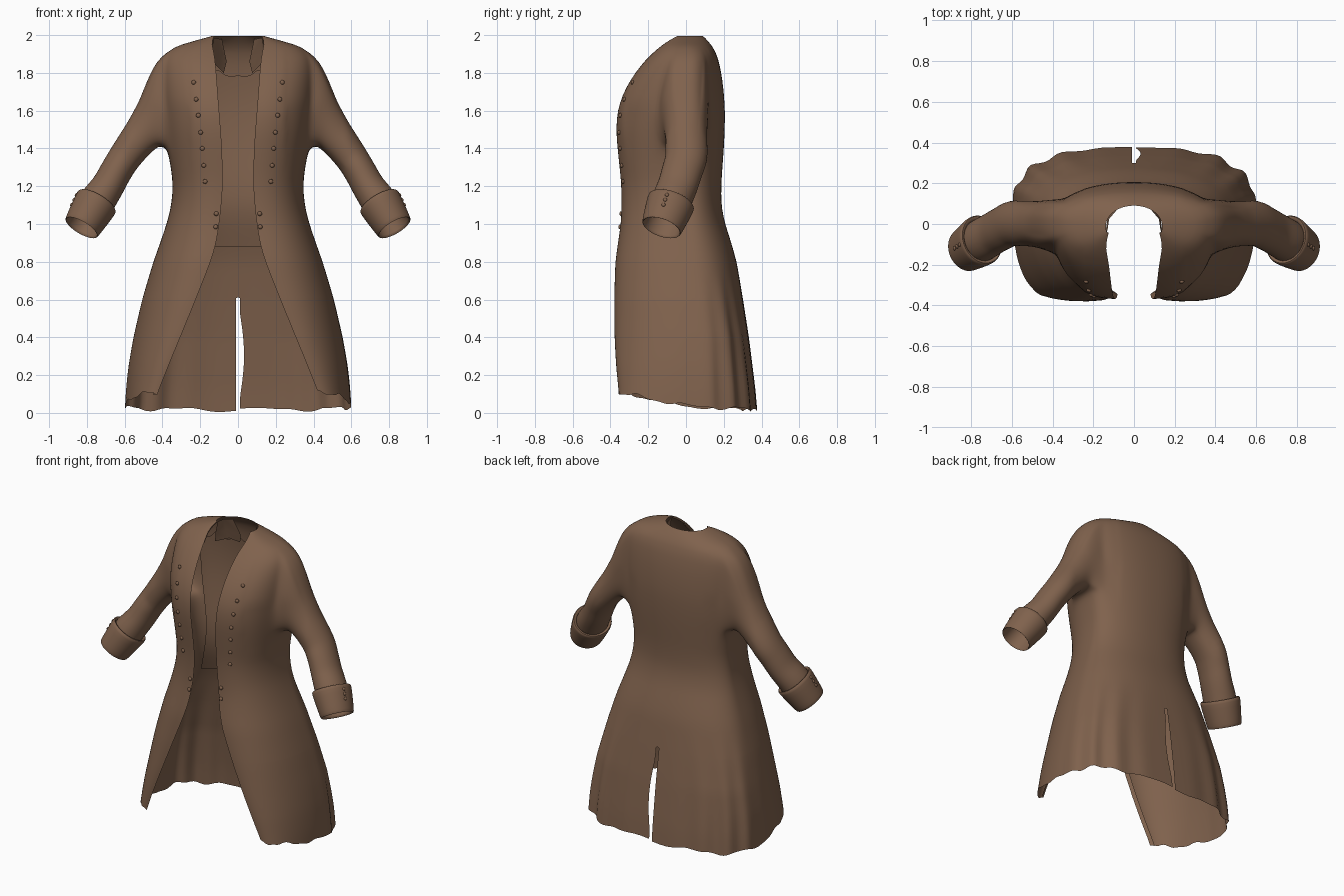
import bpy, bmesh, math
from mathutils import Vector

if "Cube" in bpy.data.objects:
    bpy.data.objects.remove(bpy.data.objects["Cube"])

cloth = bpy.data.materials.new("brown cloth")
cloth.diffuse_color = (0.215, 0.122, 0.074, 1)
cloth.use_nodes = True
cloth.node_tree.nodes["Principled BSDF"].inputs["Base Color"].default_value = cloth.diffuse_color
HALF_PI = math.pi / 2

# Coat sections: height, opening half-gap, half-width, front y, back y
SECTIONS = [
    (0.00, .460, .600, -.350, .378), (0.12, .420, .594, -.357, .368),
    (0.25, .368, .580, -.370, .352), (0.40, .306, .554, -.378, .333),
    (0.60, .224, .508, -.380, .302), (0.80, .145, .448, -.374, .268),
    (0.90, .115, .412, -.360, .240), (1.00, .100, .378, -.345, .207),
    (1.10, .088, .352, -.340, .186), (1.22, .080, .344, -.343, .187),
    (1.40, .085, .372, -.362, .200), (1.50, .092, .390, -.370, .205),
    (1.60, .100, .400, -.362, .206), (1.70, .108, .405, -.330, .200),
    (1.80, .115, .408, -.270, .187), (1.87, .122, .402, -.212, .171),
    (1.92, .130, .370, -.160, .152), (1.95, .138, .305, -.122, .132),
    (1.968, .138, .235, -.098, .118), (1.995, .125, .138, -.045, .090)]


def profile(z):
    z = min(max(z, 0), 1.995)
    for a, b in zip(SECTIONS, SECTIONS[1:]):
        if z <= b[0]:
            f = (z - a[0]) / (b[0] - a[0])
            return [p + (q - p) * f for p, q in zip(a[1:], b[1:])]


def smooth_profile(z):
    d = max(min(0.045 if z < 1.8 else 0.02, z, 1.995 - z), 0)
    a, b, c = profile(z - d), profile(z), profile(z + d)
    return [(p + 2 * q + r) / 4 for p, q, r in zip(a, b, c)]


def section(z, t):
    """Half section: t runs 0 front edge, 1 side, 2 centre back."""
    g, w, yf, yb = smooth_profile(z)
    skirt = min(max((1.0 - z) / 0.6, 0), 1)
    neck = min(max((z - 1.9) / 0.09, 0), 1)
    ym = 0.02 + 0.03 * skirt - 0.03 * neck
    if t <= 1:
        a, e = t * HALF_PI, 0.85 + 0.13 * skirt
        return g + (w - g) * math.sin(a) ** e, ym + (yf - ym) * max(math.cos(a), 0) ** e
    a, e = (t - 1) * HALF_PI, 0.92 - 0.18 * skirt + 0.08 * neck
    return w * max(math.cos(a), 0) ** e, ym + (yb - ym) * math.sin(a) ** e


def finish(name, bm, subdivide=0):
    bmesh.ops.remove_doubles(bm, verts=bm.verts, dist=0.0005)
    bmesh.ops.recalc_face_normals(bm, faces=bm.faces)
    me = bpy.data.meshes.new(name)
    bm.to_mesh(me)
    bm.free()
    ob = bpy.data.objects.new(name, me)
    bpy.context.collection.objects.link(ob)
    me.materials.append(cloth)
    bpy.ops.object.select_all(action='DESELECT')
    ob.select_set(True)
    bpy.context.view_layer.objects.active = ob
    bpy.ops.object.shade_smooth_by_angle(angle=math.radians(50))
    if subdivide:
        mod = ob.modifiers.new("round", 'SUBSURF')
        mod.levels = mod.render_levels = subdivide


def add_grid(bm, rows, closed=False, skip=lambda i, j: False):
    vs = [[bm.verts.new(p) for p in r] for r in rows]
    n = len(rows[0])
    for r, (a, b) in enumerate(zip(vs, vs[1:])):
        for i in range(n if closed else n - 1):
            j = (i + 1) % n
            if not skip(r, i):
                bm.faces.new((a[i], a[j], b[j], b[i]))


def coat_point(z, t, side):
    x, y = section(z, t)
    # Uneven hem, higher at the front
    if z < 0.4:
        hem = 0.11 - 0.21 * (y + 0.355) if y < 0 else 0.036 - 0.05 * y
        hem += 0.009 * math.sin(t * 13 + side * 2) + 0.004 * math.sin(t * 29 + side)
        z = max(hem, 0) + z * (0.4 - max(hem, 0)) / 0.4
        x, y = section(z, t)
    low = min(max((0.75 - z) / 0.6, 0), 1)
    # Soft pleats toward the back of the skirt
    if 0.9 < t < 1.95:
        wave = 0.010 * math.sin((t - 0.9) / 1.05 * math.pi) * low * math.sin(t * 24 + side)
        x += wave * 0.7
        y += wave
    # Centre vent, worn wider on one side
    if z < 0.61:
        gap = 0.010 + (0.022 * max(math.sin((z - 0.08) / 0.45 * math.pi), 0) if side > 0 and z > 0.08 else 0)
        x = max(x, gap)
    return Vector((side * x, y, z))


def ring_point(center, axis, r_out, r_y, angle):
    """Point on an ellipse round the arm: angle 0 is back, 90 degrees is the upper side."""
    axis = axis.normalized()
    u = (Vector((0, 1, 0)) - axis * axis.y).normalized()
    return center + u * (r_y * math.cos(angle)) - u.cross(axis) * (r_out * math.sin(angle))


def catmull(a, b, c, d, f):
    return [.5 * (2 * q + (r - p) * f + (2 * p - 5 * q + 4 * r - s) * f * f + (3 * q - p - 3 * r + s) * f ** 3)
            for p, q, r, s in zip(a, b, c, d)]


# Sleeve stations: x, y, z, radius in the frontal plane, radius along y
SLEEVE = [(.507, 0, 1.47, .103, .117), (.594, .002, 1.36, .088, .111), (.645, -.02, 1.28, .085, .108),
          (.69, -.045, 1.20, .087, .106), (.745, -.078, 1.12, .095, .106), (.79, -.106, 1.045, .094, .102)]
stations = []
for i in range(len(SLEEVE) - 1):
    four = [SLEEVE[min(max(i + k, 0), len(SLEEVE) - 1)] for k in (-1, 0, 1, 2)]
    stations += [catmull(*four, f / 4) for f in range(4)]
stations.append(SLEEVE[-1])

# Coat body with turned-in front edges, and sleeves grown from the armholes
levels = [i * 0.04 for i in range(15)] + [0.608, 0.612] + [0.64 + i * 0.04 for i in range(31)]
levels += [1.865, 1.885, 1.905, 1.92, 1.935, 1.95, 1.96, 1.97, 1.983, 1.995]
ts = [i / 28 for i in range(57)]
T0, T1 = 21, 38
Z0 = min(range(len(levels)), key=lambda i: abs(levels[i] - 1.40))
Z1 = levels.index(1.905)
bm = bmesh.new()
for side in (-1, 1):
    rows = []
    for z in levels:
        row = [coat_point(z, t, side) for t in ts]
        turned = row[0] + Vector((side * 0.022, 0.016, 0))
        if z > 1.9:
            turned = row[0] + Vector((side * 0.004, 0.006, -0.012))
        rows.append([turned] + row)
    add_grid(bm, rows, skip=lambda r, i: Z0 <= r < Z1 and T0 <= i - 1 < T1)

    # Armhole outline
    loop = [(Z0, t) for t in range(T0, T1)] + [(z, T1) for z in range(Z0, Z1)]
    loop += [(Z1, t) for t in range(T1, T0, -1)] + [(z, T0) for z in range(Z1, Z0, -1)]
    edge = [coat_point(levels[z], ts[t], 1) for z, t in loop]
    ys, zs = [p.y for p in edge], [p.z for p in edge]
    yc, zc = (min(ys) + max(ys)) / 2, (min(zs) + max(zs)) / 2
    hy, hz = (max(ys) - min(ys)) / 2, (max(zs) - min(zs)) / 2
    angles = [math.atan2((p.z - zc) / hz, (p.y - yc) / hy) for p in edge]
    centers = [Vector(s[:3]) for s in stations]
    arm = []
    for i, s in enumerate(stations):
        axis = centers[min(i + 1, len(centers) - 1)] - centers[max(i - 1, 0)]
        arm.append([ring_point(centers[i], axis, s[3], s[4], a) for a in angles])
    # Curved shoulder between armhole and upper arm
    shoulder = []
    for k in range(10):
        u = k / 10
        row = []
        for p, q in zip(edge, arm[0]):
            size = (q - p).length / 0.44
            row.append(p * (2 * u**3 - 3 * u**2 + 1) + Vector((.30, 0, -.10)) * size * (u**3 - 2 * u**2 + u)
                       + q * (3 * u**2 - 2 * u**3) + Vector((.26, 0, -.31)) * size * (u**3 - u**2))
        shoulder.append(row)
    add_grid(bm, [[Vector((side * p.x, p.y, p.z)) for p in r] for r in shoulder + arm], closed=True)
bmesh.ops.remove_doubles(bm, verts=bm.verts, dist=0.0005)
# Relax the shoulder, then the armpit more strongly
for top, times in ((1.93, 5), (1.62, 14)):
    soft = [v for v in bm.verts if 0.25 < abs(v.co.x) < 0.57 and 1.30 < v.co.z < top and not v.is_boundary]
    for _ in range(times):
        bmesh.ops.smooth_vert(bm, verts=soft, factor=0.5, use_axis_x=True, use_axis_y=True, use_axis_z=True)
finish("coat_body_and_sleeves", bm)

# Back lining, ending at the waist with a notched top
bm = bmesh.new()
for side in (-1, 1):
    rows = []
    for i in range(21):
        row = []
        for j in range(15):
            t = 1.3 + 0.7 * j / 14
            top = 1.83 - 0.05 * abs(math.sin(j * 0.6))
            z = 0.88 + (top - 0.88) * i / 20
            x, y = section(z, t)
            row.append((side * x * 0.95, y - 0.015, z))
        rows.append(row)
    add_grid(bm, rows)
finish("back_lining", bm)

# Neck facing flaps inside the collar opening
bm = bmesh.new()
for side in (-1, 1):
    rows = [[(side * 0.130, -.03, 1.985), (side * 0.122, .025, 1.985), (side * 0.085, .068, 1.978)],
            [(side * 0.139, -.04, 1.91), (side * 0.128, .05, 1.90), (side * 0.06, .115, 1.86)],
            [(side * 0.135, -.05, 1.86), (side * 0.115, .07, 1.84), (side * 0.075, .13, 1.80)]]
    add_grid(bm, rows)
finish("neck_facing", bm)

# Cuff profile: distance along axis, radius
CUFF = [(.06, .084), (.004, .094), (0, .114), (.012, .119), (.09, .110), (.165, .101),
        (.175, .097), (.172, .090), (.10, .088), (.06, .084)]


def add_button(bm, pos, normal, r):
    rot = Vector((0, 0, 1)).rotation_difference(normal).to_matrix()
    for v in bmesh.ops.create_uvsphere(bm, u_segments=10, v_segments=6, radius=r)["verts"]:
        v.co.z *= 0.7
        v.co = rot @ v.co + pos


buttons = bmesh.new()
for side, label in ((-1, "right"), (1, "left")):
    flip = lambda p: Vector((side * p.x, p.y, p.z))
    # Turned-back cuff
    start, end = Vector((.745, -.076, 1.122)), Vector((.829, -.130, .980))
    axis = (end - start).normalized()
    circle = [k * math.tau / 24 for k in range(24)]
    bm = bmesh.new()
    add_grid(bm, [[flip(ring_point(start + axis * d, axis, r, r * 1.1, a)) for a in circle]
                  for d, r in CUFF], closed=True)
    finish(label + "_cuff", bm, 1)

    # Cuff buttons along the outer face
    for d in (0.035, 0.065, 0.095):
        out = Vector((0.85, -0.15, 0.45))
        out = (out - axis * out.dot(axis)).normalized()
        add_button(buttons, flip(start + axis * d + out * (0.116 - 0.09 * d)), flip(out), 0.011)

    # Front buttons in two tapering rows
    for x, z in ((.235, 1.75), (.222, 1.66), (.21, 1.575), (.198, 1.485), (.189, 1.40),
                 (.181, 1.31), (.174, 1.225), (.115, 1.055), (.118, .985)):
        t = min((i / 400 for i in range(401)), key=lambda q: abs(section(z, q)[0] - x))
        add_button(buttons, Vector((side * x, section(z, t)[1] - 0.002, z)), Vector((side * 0.2, -1, 0.1)), 0.0125)
finish("buttons", buttons)
